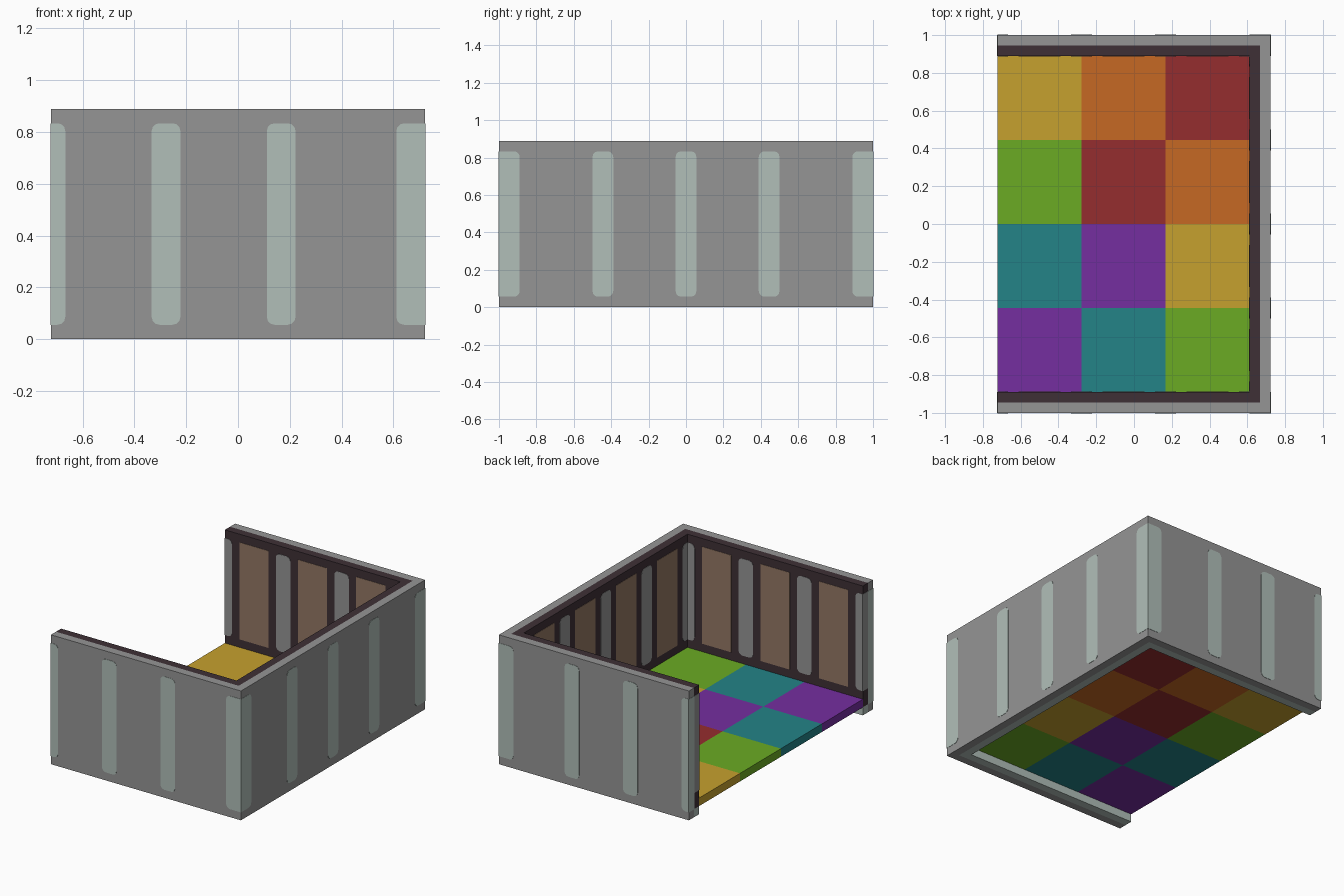
import bpy, bmesh, math
from mathutils import Vector

cube = bpy.data.objects.get("Cube")
if cube:
    bpy.data.objects.remove(cube, do_unlink=True)

U = 1 / 9                      # one module: walls are 1 thick, tiles are 4 wide
H = U / 2
X, Y, TOP = 6.5 * U, 9 * U, 8 * U
T = 0.002                      # plate thickness


def material(name, rgb):
    lin = [((c / 255 + 0.055) / 1.055) ** 2.4 for c in rgb] + [1]
    m = bpy.data.materials.new(name)
    m.use_nodes = True
    m.diffuse_color = lin
    m.node_tree.nodes["Principled BSDF"].inputs["Base Color"].default_value = lin
    return m


GREY = material("wall grey", (149, 149, 149))
PALE = material("pale green grey", (177, 191, 185))
DARK = material("dark lining", (62, 48, 54))
BROWN = material("brown panel", (148, 120, 100))
TILE = {
    "Y": material("yellow", (198, 161, 46)),
    "O": material("orange", (198, 104, 35)),
    "R": material("red", (149, 45, 46)),
    "G": material("green", (107, 171, 36)),
    "T": material("teal", (35, 131, 135)),
    "P": material("purple", (117, 46, 160)),
}


def add_prism(bm, points, direction):
    """Extrude a flat outline along a direction into a closed solid."""
    face = bm.faces.new([bm.verts.new(p) for p in points])
    grown = bmesh.ops.extrude_face_region(bm, geom=[face], use_keep_orig=True)
    verts = [g for g in grown["geom"] if isinstance(g, bmesh.types.BMVert)]
    bmesh.ops.translate(bm, verts=verts, vec=direction)


def finish(bm, name, mat):
    bmesh.ops.recalc_face_normals(bm, faces=bm.faces)
    mesh = bpy.data.meshes.new(name)
    bm.to_mesh(mesh)
    bm.free()
    mesh.materials.append(mat)
    bpy.context.collection.objects.link(bpy.data.objects.new(name, mesh))


def u_wall(name, outer, inner, z0, z1, mat):
    """Three-sided wall, open towards -x; outer and inner are insets."""
    xo, yo, xi, yi = X - outer, Y - outer, X - inner, Y - inner
    pts = [(-X, -yo), (xo, -yo), (xo, yo), (-X, yo),
           (-X, yi), (xi, yi), (xi, -yi), (-X, -yi)]
    bm = bmesh.new()
    add_prism(bm, [(x, y, z0) for x, y in pts], (0, 0, z1 - z0))
    finish(bm, name, mat)


def outline(a, b, z0, z1, ra, rb, steps=3):
    """Rectangle with separate corner radii at its two vertical edges."""
    pts = []
    corners = [(a, z0, ra, 2), (b, z0, rb, 3), (b, z1, rb, 0), (a, z1, ra, 1)]
    for u, z, r, quarter in corners:
        if not r:
            pts.append((u, z))
            continue
        cu = u + r if u == a else u - r
        cz = z + r if z == z0 else z - r
        for i in range(steps + 1):
            t = (quarter + i / steps) * math.pi / 2
            pts.append((cu + r * math.cos(t), cz + r * math.sin(t)))
    return pts


def plate(bm, axis, pos, sign, a, b, z0, z1, ra=0, rb=0):
    """Thin plate on the plane axis = pos, facing sign."""
    def place(u, z):
        return Vector((pos, u, z) if axis == "x" else (u, pos, z))
    push = Vector((sign * T, 0, 0) if axis == "x" else (0, sign * T, 0))
    add_prism(bm, [place(u, z) for u, z in outline(a, b, z0, z1, ra, rb)], push)


# Outer wall, inner lining and base trim
u_wall("outer_wall", 0, H, 0, TOP, GREY)
u_wall("inner_lining", H, U, H, TOP, DARK)
u_wall("base_trim", H, U, 0, H, PALE)

# Chequered floor, listed from back to front
for row, letters in enumerate(["YOR", "GRO", "TPY", "PTG"]):
    for col, key in enumerate(letters):
        x, y = -X + col * 4 * U, Y - U - (row + 1) * 4 * U
        s = 4 * U
        bm = bmesh.new()
        add_prism(bm, [(x, y, H), (x + s, y, H), (x + s, y + s, H), (x, y + s, H)],
                  (0, 0, H))
        finish(bm, f"floor_tile_{row + 1}_{col + 1}", TILE[key])

R = 0.03
HIGH = TOP - H
LOW_IN = 1.5 * U
seams_x = [-X + 4 * U, -X + 8 * U]
seams_y = [-4 * U, 0, 4 * U]

# Pale strips on the outside, wrapping the corners and the open ends
bm = bmesh.new()
for s in (-1, 1):
    for c in seams_x:
        plate(bm, "y", s * Y, s, c - H, c + H, H, HIGH, R, R)
    plate(bm, "y", s * Y, s, -X, -X + H, H, HIGH, 0, R)
    plate(bm, "y", s * Y, s, X - U, X + T, H, HIGH, R, 0)
    ends = sorted((s * Y, s * (Y - H)))
    plate(bm, "x", -X, -1, *ends, H, HIGH)
for c in seams_y:
    plate(bm, "x", X, 1, c - H, c + H, H, HIGH, R, R)
plate(bm, "x", X, 1, -Y, -Y + U, H, HIGH, 0, R)
plate(bm, "x", X, 1, Y - U, Y, H, HIGH, R, 0)
finish(bm, "outer_strips", PALE)

# Grey strips on the lining
bm = bmesh.new()
xi, yi = X - U, Y - U
for s in (-1, 1):
    for c in seams_x:
        plate(bm, "y", s * yi, -s, c - H, c + H, LOW_IN, HIGH, R, R)
    plate(bm, "y", s * yi, -s, -X, -X + H, LOW_IN, HIGH, 0, R)
    plate(bm, "y", s * yi, -s, xi - H, xi, LOW_IN, HIGH, R, 0)
    ends = sorted((s * yi, s * (Y - H)))
    plate(bm, "x", -X, -1, *ends, LOW_IN, HIGH)
for c in seams_y:
    plate(bm, "x", xi, -1, c - H, c + H, LOW_IN, HIGH, R, R)
plate(bm, "x", xi, -1, -yi, -yi + H, LOW_IN, HIGH, 0, R)
plate(bm, "x", xi, -1, yi - H, yi, LOW_IN, HIGH, R, 0)
finish(bm, "inner_strips", GREY)

# Brown panels centred between the inner strips
bm = bmesh.new()
for i in range(3):
    c = -X + (4 * i + 2) * U
    for s in (-1, 1):
        plate(bm, "y", s * yi, -s, c - U, c + U, LOW_IN, HIGH)
for i in range(4):
    c = -yi + (4 * i + 2) * U
    plate(bm, "x", xi, -1, c - U, c + U, LOW_IN, HIGH)
finish(bm, "inner_panels", BROWN)
